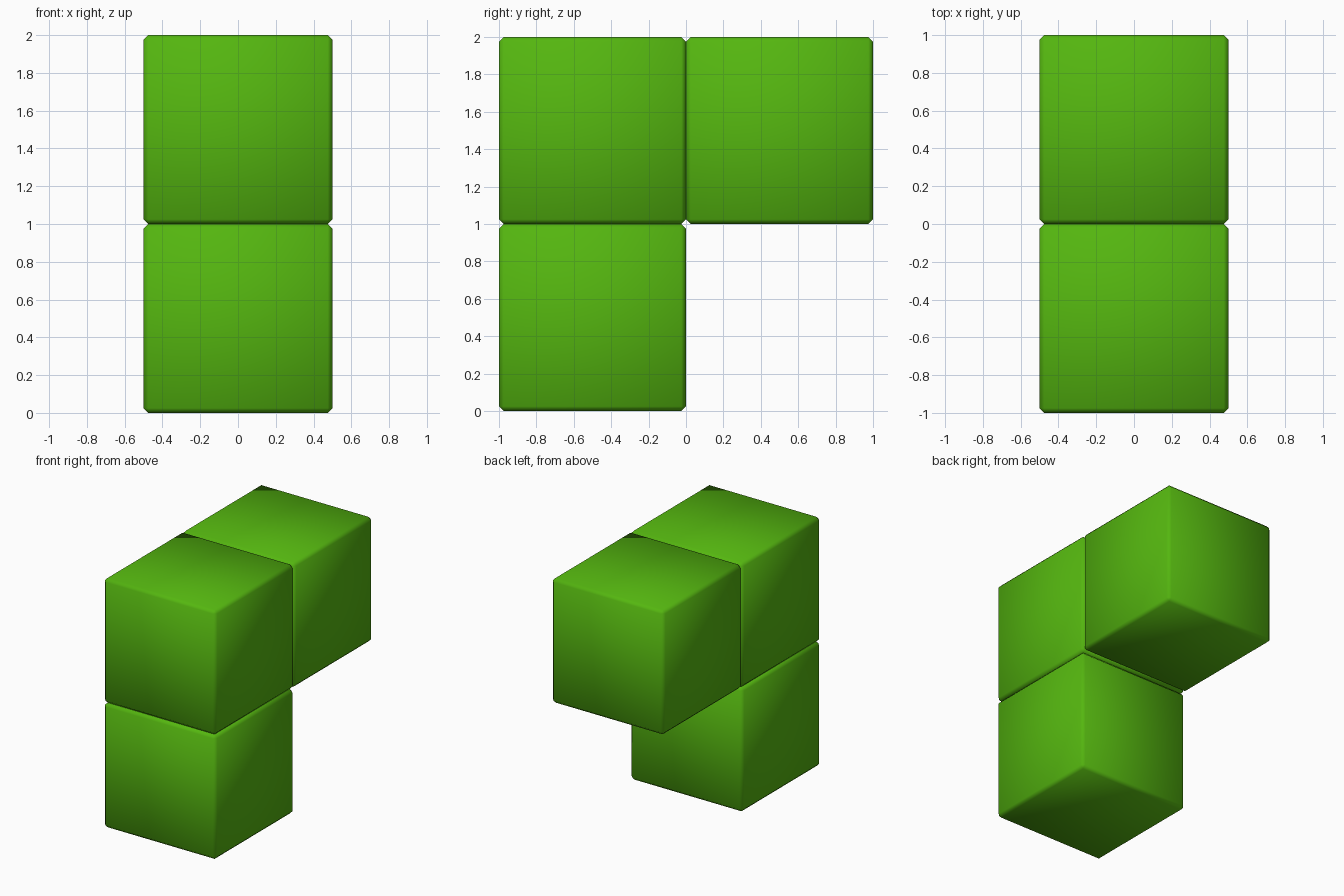
import bpy

if "Cube" in bpy.data.objects:
    bpy.data.objects.remove(bpy.data.objects["Cube"])

green = bpy.data.materials.new("green")
green.diffuse_color = (0.09, 0.47, 0.005, 1)
green.use_nodes = True
green.node_tree.nodes["Principled BSDF"].inputs["Base Color"].default_value = green.diffuse_color


def block(name, y, z):
    """Unit cube with a small single chamfer and smooth shading."""
    bpy.ops.mesh.primitive_cube_add(size=1, location=(0, y, z))
    ob = bpy.context.object
    ob.name = name
    bevel = ob.modifiers.new("chamfer", 'BEVEL')
    bevel.width = 0.025
    bevel.segments = 1
    bevel.limit_method = 'NONE'
    ob.data.materials.append(green)
    bpy.ops.object.shade_smooth()
    return ob


# Three blocks in an L: two stacked at the front, one behind the upper block
block("lower_block", -0.5, 0.5)
block("upper_front_block", -0.5, 1.5)
block("upper_back_block", 0.5, 1.5)
